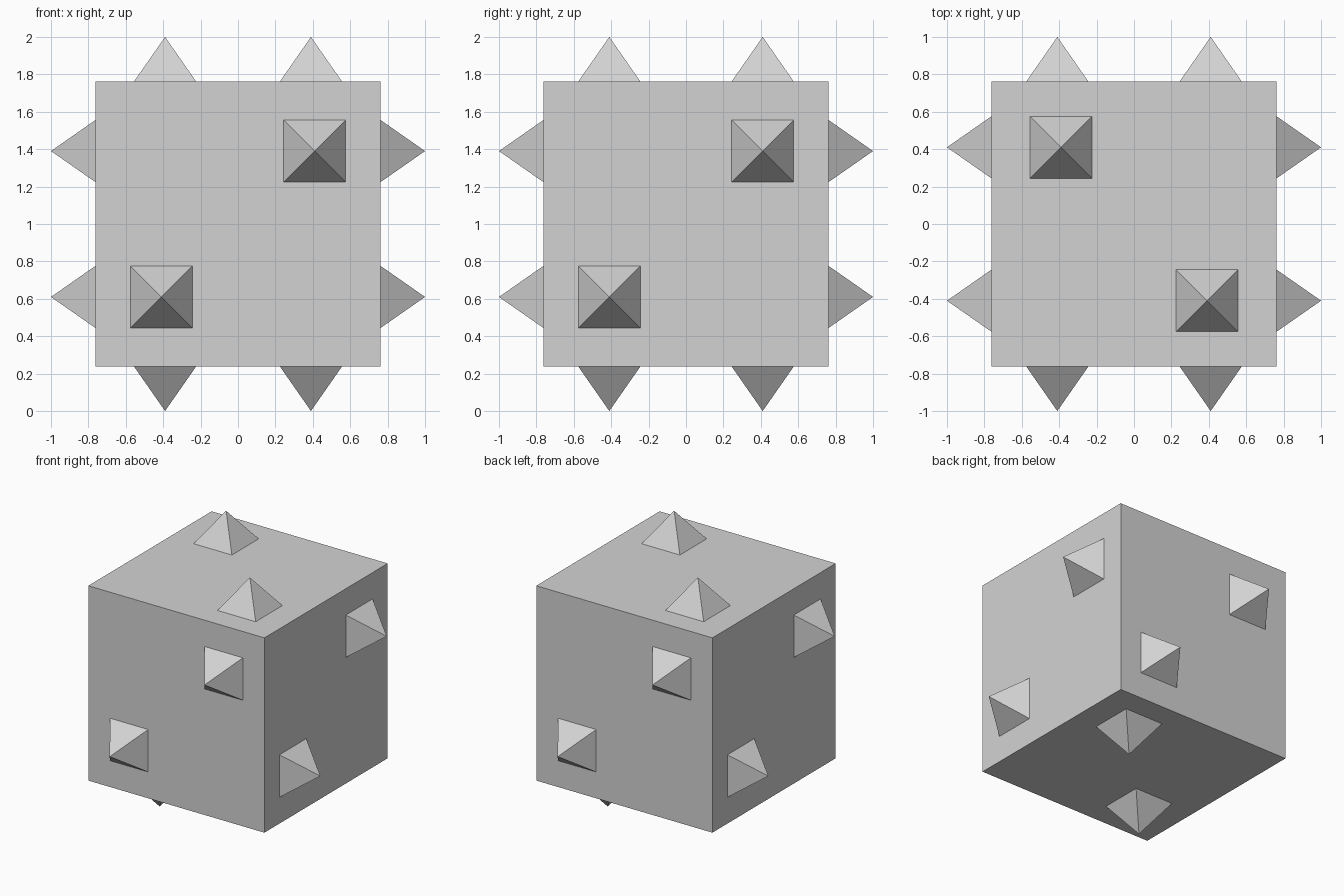
import bpy
import bmesh
import math
from mathutils import Matrix, Vector

default = bpy.data.objects.get("Cube")
if default:
    bpy.data.objects.remove(default, do_unlink=True)

HALF = 0.762           # half the body's edge length
SPIKE_HALF = 0.166     # half the spike's base width
SPIKE_HEIGHT = 1 - HALF
NEAR, FAR = 0.39, 0.41  # spike offsets from the face centres
CENTRE = Vector((0, 0, 1))

grey = bpy.data.materials.new("light grey")
grey.use_nodes = True
colour = (0.65, 0.65, 0.65, 1)
grey.diffuse_color = colour
grey.node_tree.nodes["Principled BSDF"].inputs["Base Color"].default_value = colour


def add_object(name, bm, matrix):
    mesh = bpy.data.meshes.new(name)
    bm.to_mesh(mesh)
    bm.free()
    mesh.materials.append(grey)
    obj = bpy.data.objects.new(name, mesh)
    obj.matrix_world = matrix
    bpy.context.collection.objects.link(obj)


def add_spike(name, normal, offset):
    # Square pyramid whose base sits on a body face
    bm = bmesh.new()
    bmesh.ops.create_cone(
        bm, cap_ends=True, segments=4,
        radius1=SPIKE_HALF * math.sqrt(2), radius2=0, depth=SPIKE_HEIGHT,
        matrix=Matrix.Translation((0, 0, SPIKE_HEIGHT / 2))
        @ Matrix.Rotation(math.pi / 4, 4, 'Z'))
    bmesh.ops.remove_doubles(bm, verts=bm.verts, dist=0.0001)
    turn = normal.to_track_quat('Z', 'Y').to_matrix().to_4x4()
    place = Matrix.Translation(CENTRE + normal * HALF + offset)
    add_object(name, bm, place @ turn)


# Cube body
body = bmesh.new()
bmesh.ops.create_cube(body, size=2 * HALF)
add_object("body", body, Matrix.Translation(CENTRE))

# Two spikes on a diagonal of every face: outward normal, offset of the first
faces = {
    "front": ((0, -1, 0), (FAR, 0, NEAR)),
    "back": ((0, 1, 0), (-FAR, 0, NEAR)),
    "left": ((1, 0, 0), (0, FAR, NEAR)),
    "right": ((-1, 0, 0), (0, -FAR, NEAR)),
    "top": ((0, 0, 1), (-NEAR, FAR, 0)),
    "bottom": ((0, 0, -1), (NEAR, FAR, 0)),
}
for side, (normal, offset) in faces.items():
    for number, sign in enumerate((1, -1), start=1):
        add_spike(f"{side}_spike_{number}", Vector(normal), sign * Vector(offset))
